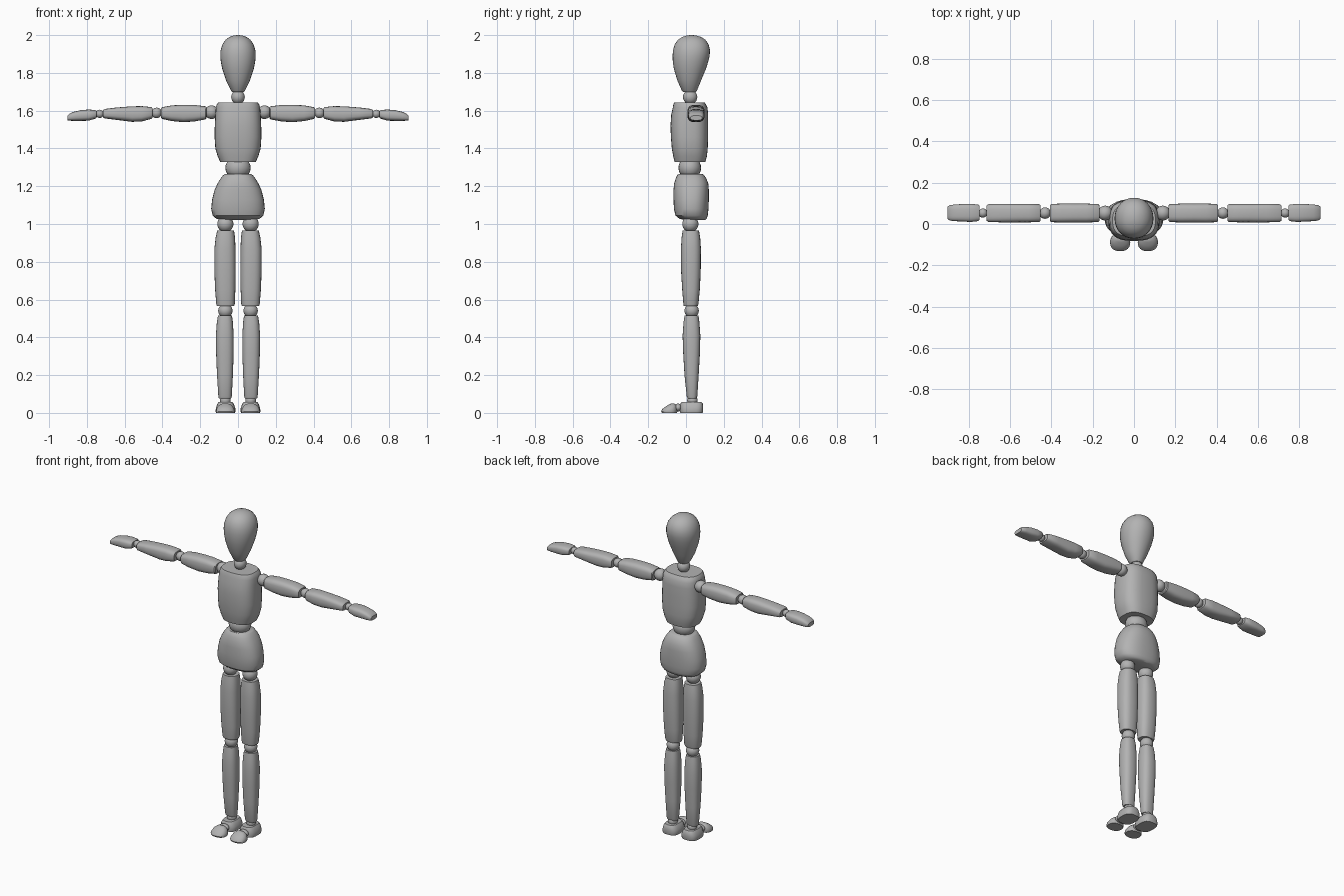
import bpy, bmesh, math

grey = bpy.data.materials.new("plain grey")
grey.diffuse_color = (0.45, 0.45, 0.45, 1)


def finish(bm, name, angle=38):
    bmesh.ops.recalc_face_normals(bm, faces=bm.faces)
    me = bpy.data.meshes.new(name)
    bm.to_mesh(me)
    bm.free()
    me.materials.append(grey)
    for p in me.polygons:
        p.use_smooth = True
    me.set_sharp_from_angle(angle=math.radians(angle))
    ob = bpy.data.objects.new(name, me)
    bpy.context.collection.objects.link(ob)
    return ob


def loft(name, axis, sections, power=2.4, side=1, n=24):
    """Skin rounded sections (t, a0, a1, b0, b1) stacked along axis x or z."""
    bm = bmesh.new()
    rings = []
    for t, a0, a1, b0, b1 in sections:
        ring = []
        for i in range(n):
            w = 2 * math.pi * i / n
            c, s = math.cos(w), math.sin(w)
            a = (a0 + a1) / 2 + (a1 - a0) / 2 * math.copysign(abs(c) ** (2 / power), c)
            b = (b0 + b1) / 2 + (b1 - b0) / 2 * math.copysign(abs(s) ** (2 / power), s)
            x, y, z = (t, a, b) if axis == "x" else (a, b, t)
            ring.append(bm.verts.new((x * side, y, z)))
        rings.append(ring)
    for r, q in zip(rings, rings[1:]):
        for i in range(n):
            j = (i + 1) % n
            bm.faces.new((r[i], r[j], q[j], q[i]))
    bm.faces.new(rings[0])
    bm.faces.new(rings[-1])
    return finish(bm, name)


def ball(name, x, y, z, rx, ry=None, rz=None):
    bm = bmesh.new()
    bmesh.ops.create_uvsphere(bm, u_segments=20, v_segments=12, radius=1)
    bmesh.ops.scale(bm, vec=(rx, ry or rx, rz or rx), verts=bm.verts)
    bmesh.ops.translate(bm, vec=(x, y, z), verts=bm.verts)
    return finish(bm, name)


def centred(rows):
    return [(z, -h, h, y0, y1) for z, h, y0, y1 in rows]


# Head and neck
loft("head", "z", centred([
    (1.698, .030, -.015, .052), (1.706, .037, -.022, .058), (1.76, .063, -.046, .080),
    (1.82, .083, -.064, .105), (1.86, .091, -.070, .118), (1.89, .094, -.071, .125),
    (1.92, .092, -.069, .127), (1.95, .083, -.060, .120), (1.975, .066, -.043, .103),
    (1.99, .045, -.020, .080), (1.998, .022, .005, .054), (2.0, .006, .022, .036)]), 2.1, n=32)
ball("neck_joint", 0, .022, 1.672, .036, .038, .038)

# Chest, waist and pelvis
loft("chest", "z", centred([
    (1.328, .094, -.060, .102), (1.36, .108, -.068, .111), (1.40, .120, -.075, .115),
    (1.46, .124, -.080, .117), (1.52, .123, -.082, .117), (1.58, .120, -.078, .117),
    (1.615, .117, -.070, .114), (1.632, .113, -.067, .106), (1.644, .104, -.062, .098)]), 2.7, n=32)
ball("waist_joint", 0, .020, 1.297, .067, .060, .060)
loft("pelvis", "z", centred([
    (1.02, .085, .000, .100), (1.028, .115, -.035, .110), (1.045, .134, -.056, .115),
    (1.08, .142, -.064, .119), (1.13, .137, -.066, .121), (1.18, .124, -.066, .121),
    (1.215, .108, -.063, .118), (1.24, .093, -.055, .108), (1.258, .079, -.047, .096),
    (1.264, .070, -.040, .088)]), 2.4, n=32)

for side, tag in ((1, "left"), (-1, "right")):
    # Arm
    ball(tag + "_shoulder_joint", side * .140, .053, 1.592, .036)
    loft(tag + "_upper_arm", "x", [
        (.167, .015, .091, 1.560, 1.619), (.172, .010, .096, 1.554, 1.623),
        (.23, .007, .099, 1.543, 1.630), (.29, .007, .099, 1.539, 1.631),
        (.35, .007, .099, 1.545, 1.628), (.40, .009, .097, 1.556, 1.619),
        (.408, .015, .091, 1.562, 1.614)], 3, side)
    ball(tag + "_elbow_joint", side * .431, .053, 1.588, .028)
    loft(tag + "_forearm", "x", [
        (.453, .015, .091, 1.562, 1.614), (.460, .010, .096, 1.556, 1.619),
        (.51, .008, .098, 1.543, 1.624), (.56, .008, .098, 1.541, 1.623),
        (.64, .008, .098, 1.551, 1.617), (.705, .010, .096, 1.559, 1.609),
        (.714, .016, .090, 1.563, 1.604)], 3, side)
    ball(tag + "_wrist_joint", side * .732, .053, 1.583, .022)
    loft(tag + "_hand", "x", [
        (.748, .020, .088, 1.563, 1.600), (.755, .014, .094, 1.558, 1.603),
        (.79, .010, .098, 1.547, 1.606), (.83, .012, .097, 1.546, 1.603),
        (.87, .014, .094, 1.546, 1.594), (.893, .017, .091, 1.547, 1.584),
        (.903, .024, .084, 1.549, 1.574)], 3, side)

    # Leg
    ball(tag + "_hip_joint", side * .067, .023, 1.0, .043)
    loft(tag + "_thigh", "z", [
        (.567, .020, .112, -.012, .063), (.577, .017, .115, -.014, .066),
        (.65, .014, .121, -.020, .073), (.75, .012, .125, -.026, .078),
        (.87, .013, .125, -.027, .079), (.93, .016, .118, -.023, .075),
        (.965, .021, .110, -.018, .069)], 2.5, side)
    ball(tag + "_knee_joint", side * .067, .030, .541, .038)
    loft(tag + "_shin", "z", [
        (.077, .036, .101, .008, .056), (.087, .033, .104, .004, .060),
        (.20, .027, .111, -.008, .067), (.32, .023, .116, -.015, .074),
        (.41, .023, .117, -.018, .076), (.48, .027, .112, -.013, .071),
        (.515, .032, .106, -.008, .066)], 2.5, side)
    ball(tag + "_ankle_joint", side * .067, .034, .066, .028)

    # Foot
    loft(tag + "_heel", "z", [
        (0, .016, .116, -.030, .088), (.010, .013, .119, -.032, .091),
        (.030, .015, .116, -.032, .091), (.048, .023, .109, -.030, .089),
        (.058, .030, .102, -.024, .082)], 3, side)
    ball(tag + "_toe_joint", side * .067, -.042, .028, .032, .021, .021)
    loft(tag + "_toes", "z", [
        (0, .020, .114, -.128, -.048), (.008, .018, .116, -.132, -.045),
        (.020, .020, .114, -.126, -.045), (.035, .028, .106, -.106, -.047),
        (.046, .042, .092, -.088, -.056), (.050, .054, .080, -.078, -.064)], 2.3, side)
